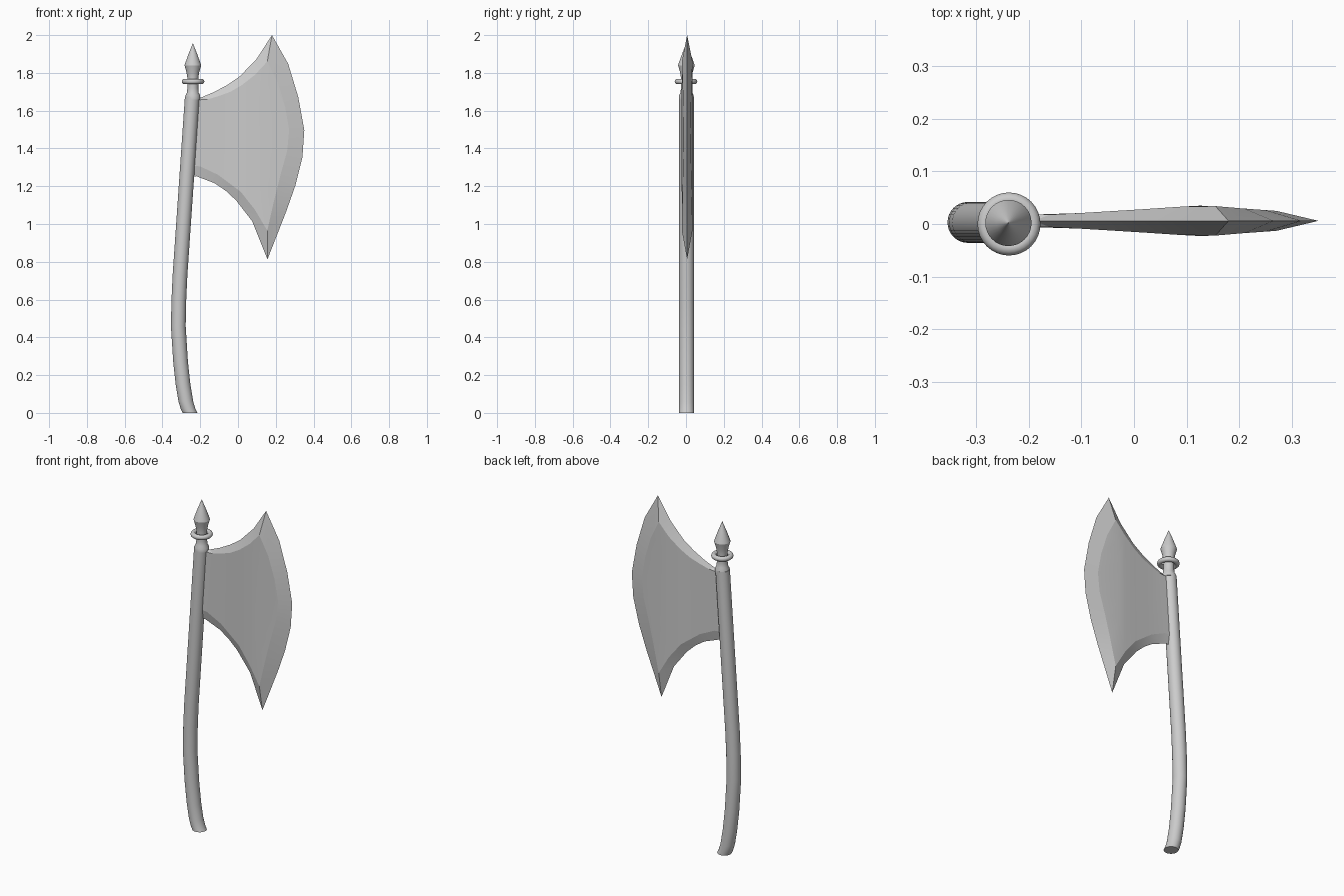
import bpy, bmesh, math

if "Cube" in bpy.data.objects:
    bpy.data.objects.remove(bpy.data.objects["Cube"])

def finish(name, bm, smooth_angle=None):
    bmesh.ops.remove_doubles(bm, verts=bm.verts, dist=1e-5)
    bmesh.ops.recalc_face_normals(bm, faces=bm.faces)
    me = bpy.data.meshes.new(name)
    bm.to_mesh(me)
    bm.free()
    ob = bpy.data.objects.new(name, me)
    bpy.context.collection.objects.link(ob)
    if smooth_angle:
        bpy.ops.object.select_all(action='DESELECT')
        ob.select_set(True)
        bpy.context.view_layer.objects.active = ob
        bpy.ops.object.shade_smooth_by_angle(angle=math.radians(smooth_angle))
    return ob

def stack(name, rings, y, sides=32):
    """Loft horizontal circles given as (x, z, radius)."""
    bm = bmesh.new()
    loops = []
    for x, z, r in rings:
        loops.append([bm.verts.new((x + r * math.cos(a), y + r * math.sin(a), z))
                      for a in (2 * math.pi * i / sides for i in range(sides))])
    for a, b in zip(loops, loops[1:]):
        for i in range(sides):
            j = (i + 1) % sides
            bm.faces.new((a[i], a[j], b[j], b[i]))
    bm.faces.new(loops[0])
    bm.faces.new(loops[-1])
    return finish(name, bm, 30)

# curved handle
path = [(-.254, 0), (-.264, .02), (-.276, .06), (-.291, .15), (-.304, .27),
        (-.316, .46), (-.313, .6), (-.307, .73), (-.242, 1.675)]
stack("handle", [(x, z, .039) for x, z in path], .003)

# turned finial with pointed tip
profile = [(1.66, .039), (1.68, .039), (1.695, .031), (1.72, .029), (1.775, .029),
           (1.805, .034), (1.84, .044), (1.85, .041), (1.9, .023), (1.957, .0005)]
stack("finial", [(-.239, z, r) for z, r in profile], .002)

# collar ring
bpy.ops.mesh.primitive_torus_add(major_radius=.046, minor_radius=.014, major_segments=32,
                                 minor_segments=12, location=(-.238, 0, 1.754))
collar = bpy.context.object
collar.name = "collar_ring"
bpy.ops.object.shade_smooth_by_angle(angle=math.radians(40))

# blade: sharp outline, inner bevel line, thick central ridge
top_out = [(-.24, 1.66), (-.19, 1.672), (-.124, 1.70), (-.055, 1.737), (.01, 1.782), (.098, 1.873), (.18, 2.0)]
top_in = [(-.24, 1.655), (-.16, 1.66), (-.1, 1.678), (-.04, 1.70), (.02, 1.735), (.09, 1.79), (.155, 1.86)]
bot_out = [(-.26, 1.25), (-.22, 1.253), (-.124, 1.216), (-.065, 1.176), (-.01, 1.125), (.075, 1.015), (.156, .813)]
bot_in = [(-.26, 1.31), (-.2, 1.305), (-.105, 1.26), (-.045, 1.215), (.015, 1.17), (.09, 1.075), (.155, .965)]
edge = [top_out[-1], (.266, 1.847), (.319, 1.672), (.351, 1.497), (.341, 1.354), (.304, 1.205), (.256, 1.068), bot_out[-1]]
edge_in = [top_in[-1], (.21, 1.75), (.25, 1.62), (.271, 1.497), (.26, 1.385), (.225, 1.26), (.19, 1.12), bot_in[-1]]
ridge = [top_in[-1], (.14, 1.74), (.128, 1.62), (.125, 1.497), (.125, 1.385), (.13, 1.26), (.142, 1.12), bot_in[-1]]

def half(x):
    pts = [(-.3, .011), (-.15, .012), (0, .021), (.12, .029), (.155, .028), (.2, .024), (.271, .019), (.4, .0)]
    for (a, p), (b, q) in zip(pts, pts[1:]):
        if x <= b:
            return p + (q - p) * (x - a) / (b - a)

Y = .006
bm = bmesh.new()
for s in (-1, 1):
    def sharp(p): return bm.verts.new((p[0], Y, p[1]))
    def thick(p): return bm.verts.new((p[0], Y + s * half(p[0]), p[1]))

    def strip(a, fa, b, fb):
        for i in range(len(a) - 1):
            quad = [(a[i], fa), (a[i + 1], fa), (b[i + 1], fb), (b[i], fb)]
            quad = [q for k, q in enumerate(quad) if q not in quad[:k]]
            bm.faces.new([f(p) for p, f in quad])

    strip(top_out, sharp, top_in, thick)
    strip(bot_out, sharp, bot_in, thick)
    strip(edge, sharp, edge_in, thick)
    strip(ridge, thick, edge_in, thick)
    strip(top_in[:-1], thick, bot_in[:-1], thick)
    cheek = [bot_in[-2], top_in[-2]] + ridge
    bm.faces.new([thick(p) for p in cheek])
finish("blade", bm, 8)
